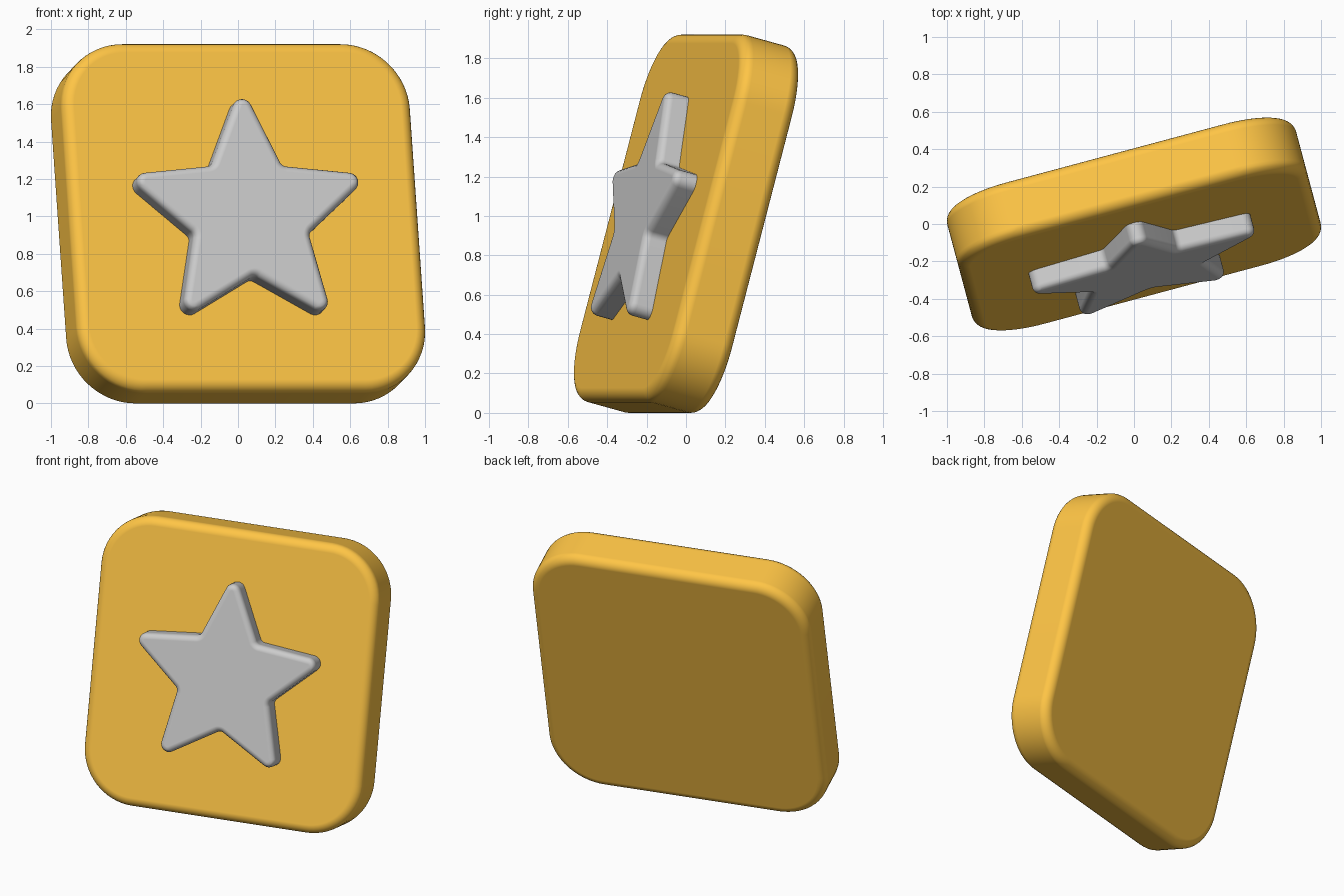
import bpy, bmesh, math
from mathutils import Vector, Matrix

if "Cube" in bpy.data.objects:
    bpy.data.objects.remove(bpy.data.objects["Cube"])


def rounded_outline(points, radii, steps=10):
    """Replace each corner of a closed 2D outline by a tangent arc."""
    out = []
    n = len(points)
    for i, (p, r) in enumerate(zip(points, radii)):
        a = (points[i - 1] - p).normalized()
        b = (points[(i + 1) % n] - p).normalized()
        half = a.angle(b) / 2
        centre = p + (a + b).normalized() * (r / math.sin(half))
        start = p + a * (r / math.tan(half)) - centre
        end = p + b * (r / math.tan(half)) - centre
        a0 = math.atan2(start.y, start.x)
        sweep = math.atan2(end.y, end.x) - a0
        sweep = (sweep + math.pi) % (2 * math.pi) - math.pi
        for k in range(steps + 1):
            t = a0 + sweep * k / steps
            out.append(centre + Vector((math.cos(t), math.sin(t))) * r)
    return out


def slab(name, outline, front, back, bevel, matrix):
    """Extrude an x-z outline along y and round its rims."""
    bm = bmesh.new()
    face = bm.faces.new([bm.verts.new((p.x, front, p.y)) for p in outline])
    ext = bmesh.ops.extrude_face_region(bm, geom=[face])
    verts = [g for g in ext["geom"] if isinstance(g, bmesh.types.BMVert)]
    bmesh.ops.translate(bm, verts=verts, vec=(0, back - front, 0))
    bmesh.ops.recalc_face_normals(bm, faces=bm.faces)
    for f in bm.faces:
        f.smooth = True
    mesh = bpy.data.meshes.new(name)
    bm.to_mesh(mesh)
    bm.free()
    obj = bpy.data.objects.new(name, mesh)
    bpy.context.collection.objects.link(obj)
    obj.matrix_world = matrix
    mod = obj.modifiers.new("rim", "BEVEL")
    mod.width = bevel
    mod.segments = 6
    mod.limit_method = "ANGLE"
    mod.angle_limit = math.radians(60)
    mod.harden_normals = True
    return obj


# Whole model leans back and is turned to the side
pose = (Matrix.Translation((0, 0, 0.96))
        @ Matrix.Rotation(math.radians(15), 4, "Z")
        @ Matrix.Rotation(math.radians(-15), 4, "X"))

# Rounded square tile
H = 0.965
square = [Vector(c) * H for c in ((-1, -1), (1, -1), (1, 1), (-1, 1))]
tile = slab("tile", rounded_outline(square, [0.36] * 4, 16),
            -0.16, 0.16, 0.06, pose)
orange = bpy.data.materials.new("orange")
orange.diffuse_color = (1.0, 0.56, 0.06, 1)
orange.use_nodes = True
orange.node_tree.nodes["Principled BSDF"].inputs["Base Color"].default_value = orange.diffuse_color
tile.data.materials.append(orange)

# Raised star on the front, tips and notches softened
star_pts, star_radii = [], []
for i in range(10):
    r = 0.335 if i % 2 else 0.72
    a = math.pi / 2 + i * math.pi / 5
    star_pts.append(Vector((r * math.cos(a), r * math.sin(a) - 0.018)))
    star_radii.append(0.04 if i % 2 else 0.052)
slab("star", rounded_outline(star_pts, star_radii, 8),
     -0.28, -0.10, 0.04, pose)
